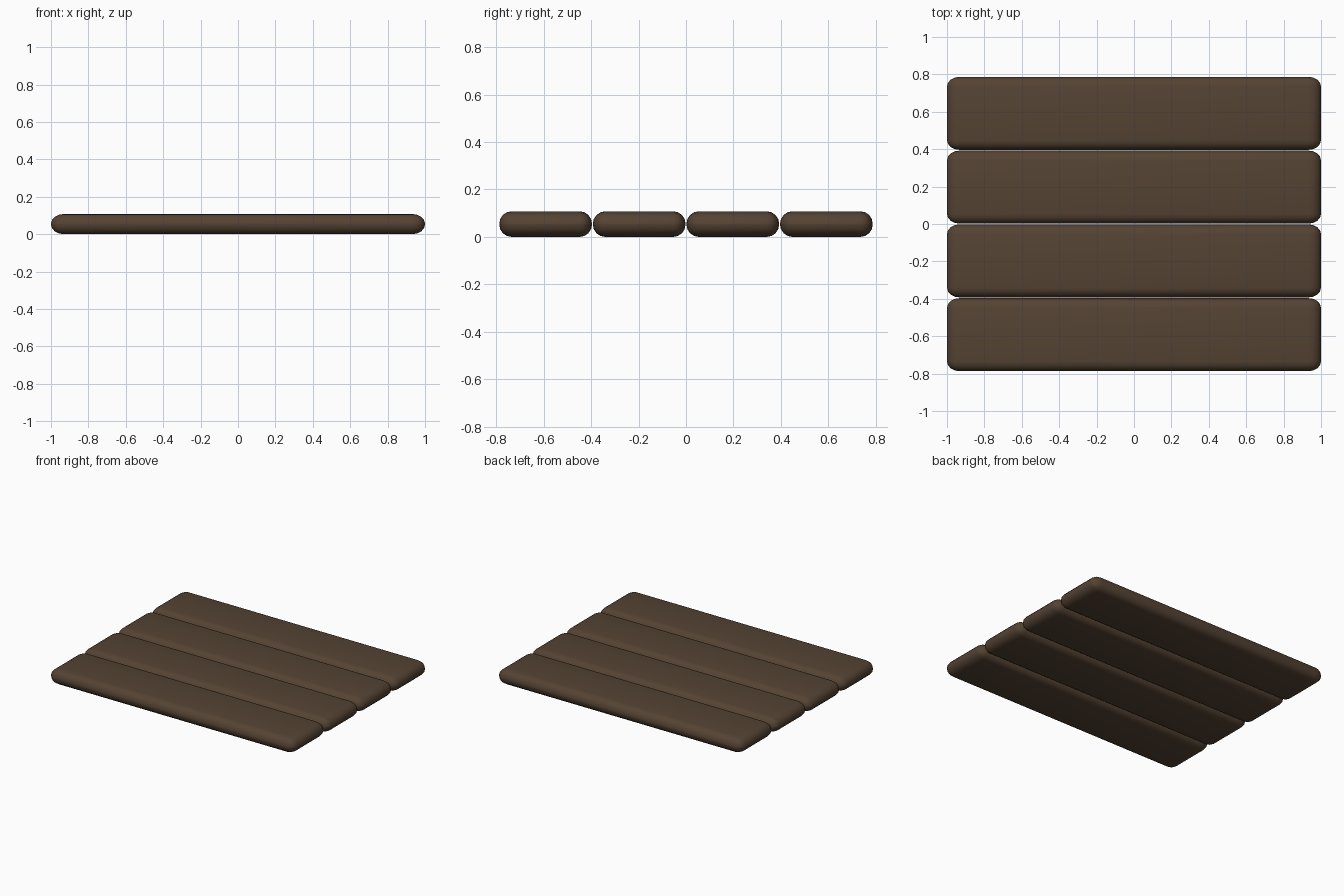
import bpy, bmesh
from mathutils import Matrix

if "Cube" in bpy.data.objects:
    bpy.data.objects.remove(bpy.data.objects["Cube"])

wood = bpy.data.materials.new("dark brown wood")
wood.diffuse_color = (0.089, 0.056, 0.033, 1)
wood.use_nodes = True
wood.node_tree.nodes["Principled BSDF"].inputs["Base Color"].default_value = wood.diffuse_color

LENGTH, WIDTH, HEIGHT, PITCH = 2.0, 0.391, 0.108, 0.3945
R = 0.0525           # edge rounding across the plank
STRETCH = 1.3        # rounding is longer along the plank


def plank(name, y):
    bm = bmesh.new()
    bmesh.ops.create_cube(bm, size=1)
    bmesh.ops.scale(bm, vec=(LENGTH / STRETCH, WIDTH, HEIGHT), verts=bm.verts)
    # fully rounded edges and corners
    bmesh.ops.bevel(bm, geom=bm.edges[:], offset=R, offset_type='OFFSET',
                    segments=4, profile=0.5, affect='EDGES')
    bmesh.ops.scale(bm, vec=(STRETCH, 1, 1), verts=bm.verts)
    bmesh.ops.translate(bm, vec=(0, y, HEIGHT / 2), verts=bm.verts)
    for f in bm.faces:
        f.smooth = True
    me = bpy.data.meshes.new(name)
    bm.to_mesh(me)
    bm.free()
    me.materials.append(wood)
    bpy.context.collection.objects.link(bpy.data.objects.new(name, me))


# four boards side by side
for i in range(4):
    plank(f"plank_{i + 1}", (i - 1.5) * PITCH)
